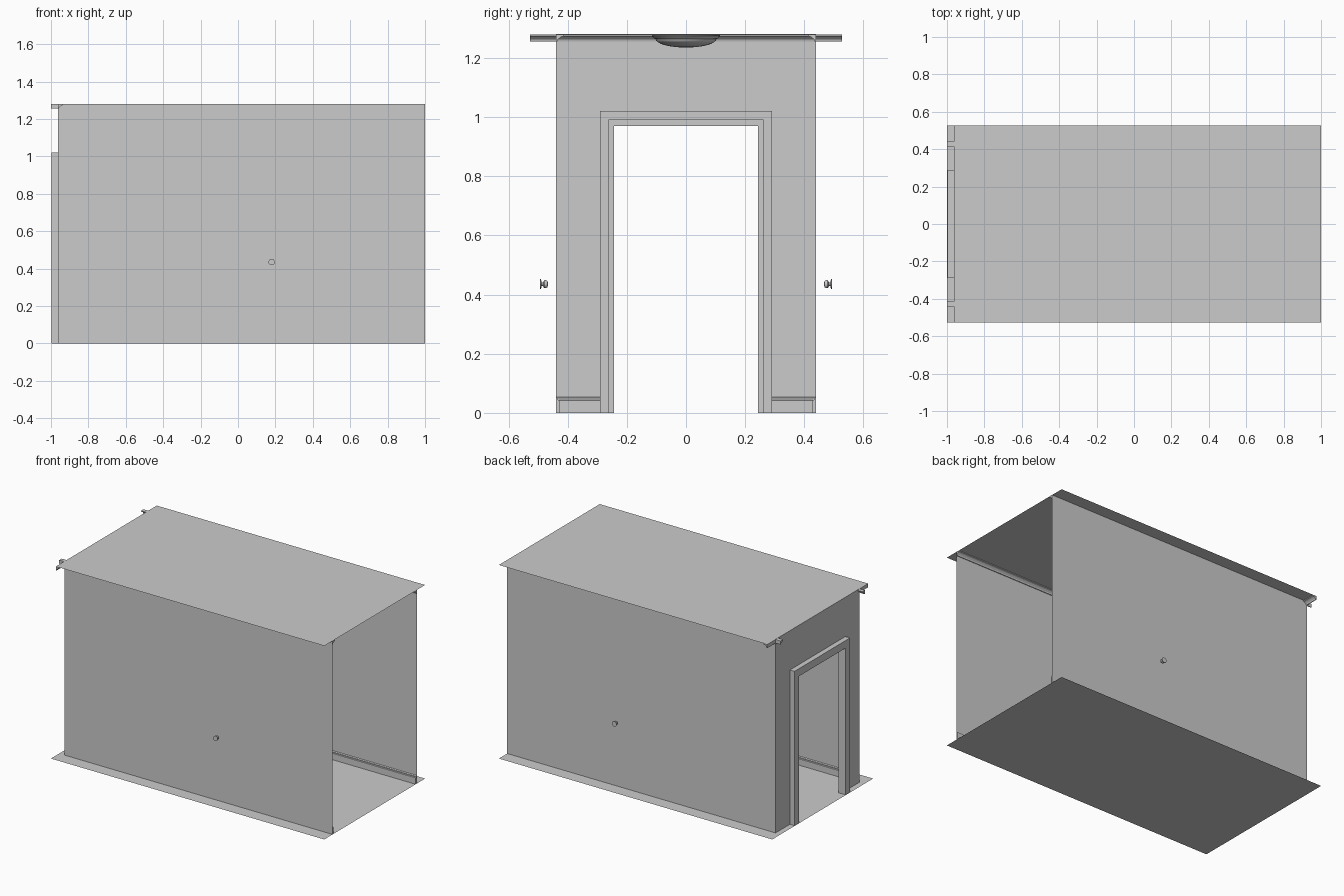
import bpy, bmesh, math
from mathutils import Matrix, Vector

if "Cube" in bpy.data.objects:
    bpy.data.objects.remove(bpy.data.objects["Cube"])

X0, X1 = -0.963, 1.0      # room ends
YW, YF = 0.44, 0.527      # wall and floor half widths
H = 1.28                  # ceiling height


def make(name, verts, faces, closed=False):
    mesh = bpy.data.meshes.new(name)
    mesh.from_pydata(verts, [], faces)
    if closed:
        bm = bmesh.new()
        bm.from_mesh(mesh)
        bmesh.ops.recalc_face_normals(bm, faces=bm.faces)
        bm.to_mesh(mesh)
        bm.free()
    ob = bpy.data.objects.new(name, mesh)
    bpy.context.collection.objects.link(ob)
    return ob


def sheet(name, pts):
    return make(name, pts, [tuple(range(len(pts)))])


def extrude(name, ring, shift):
    """Closed prism: ring of 3D points swept along a shift vector."""
    n = len(ring)
    a = [Vector(p) for p in ring]
    verts = a + [p + Vector(shift) for p in a]
    faces = [tuple(range(n)), tuple(range(2 * n - 1, n - 1, -1))]
    faces += [(i, (i + 1) % n, (i + 1) % n + n, i + n) for i in range(n)]
    return make(name, verts, faces, True)


def lathe(name, profile, matrix, seg=32):
    """Spin (radius, height) points round z, then place with the matrix."""
    bm = bmesh.new()
    vs = [bm.verts.new((r, 0, h)) for r, h in profile]
    es = [bm.edges.new(p) for p in zip(vs, vs[1:])]
    bmesh.ops.spin(bm, geom=vs + es, cent=(0, 0, 0), axis=(0, 0, 1),
                   angle=math.tau, steps=seg)
    bmesh.ops.remove_doubles(bm, verts=bm.verts, dist=1e-5)
    bmesh.ops.recalc_face_normals(bm, faces=bm.faces)
    bm.transform(matrix)
    mesh = bpy.data.meshes.new(name)
    bm.to_mesh(mesh)
    bm.free()
    ob = bpy.data.objects.new(name, mesh)
    bpy.context.collection.objects.link(ob)
    bpy.context.view_layer.objects.active = ob
    ob.select_set(True)
    bpy.ops.object.shade_smooth_by_angle(angle=math.radians(35))
    ob.select_set(False)
    return ob


# Floor and ceiling sheets
sheet("floor", [(-1, -YF, 0), (1, -YF, 0), (1, YF, 0), (-1, YF, 0)])
sheet("ceiling", [(X0, -YF, H), (X1, -YF, H), (X1, YF, H), (X0, YF, H)])

# End wall with doorway
D, DT = 0.262, 0.99
sheet("end_wall", [(X0, y, z) for y, z in
      [(-YW, 0), (-D, 0), (-D, DT), (D, DT), (D, 0), (YW, 0), (YW, H), (-YW, H)]])


# Door casing and inner jamb, each an upside-down U
def door_u(name, outer, top, inner, under, xa, xb):
    ring = [(xa, y, z) for y, z in
            [(-outer, 0), (-outer, top), (outer, top), (outer, 0),
             (inner, 0), (inner, under), (-inner, under), (-inner, 0)]]
    extrude(name, ring, (xb - xa, 0, 0))


door_u("door_casing", 0.29, 1.02, 0.262, 0.99, -0.997, -0.935)
door_u("door_jamb", 0.262, 0.99, 0.243, 0.97, -0.997, -0.945)

# Trim profiles as (distance from wall, height)
base = [(0, 0), (0.012, 0), (0.012, 0.042), (0.007, 0.044), (0.007, 0.05), (0, 0.054)]
crown = [(0, H - 0.001), (0.026, H - 0.001), (0.026, H - 0.006), (0.016, H - 0.01),
         (0.007, H - 0.018), (0.005, H - 0.025), (0, H - 0.025)]

for s, side in ((-1, "front"), (1, "back")):
    # Side walls and their trim
    sheet(side + "_wall", [(X0, s * YW, 0), (X1, s * YW, 0), (X1, s * YW, H), (X0, s * YW, H)][::-s])
    extrude(side + "_baseboard", [(X0, s * (YW - d), z) for d, z in base], (X1 - X0, 0, 0))
    extrude(side + "_crown", [(-1, s * (YW - d), z) for d, z in crown], (2, 0, 0))
    # Short baseboards beside the doorway
    extrude(side + "_door_baseboard", [(X0 + d, s * 0.29, z) for d, z in base],
            (0, s * (YW - 0.29), 0))
    # Door knob: rose plate outermost, knob pointing inward
    knob = [(0, 0), (0.017, 0), (0.017, 0.003), (0.006, 0.005), (0.005, 0.010),
            (0.010, 0.011), (0.0135, 0.015), (0.0135, 0.020), (0.010, 0.025), (0, 0.027)]
    place = Matrix.Translation((0.18, s * 0.493, 0.435)) @ Matrix.Rotation(s * math.pi / 2, 4, 'X')
    lathe(side + "_door_knob", knob, place, 24)

# Crown over the doorway wall runs past both side walls
extrude("end_crown", [(X0 + d, -YF, z) for d, z in crown], (0, 2 * YF, 0))

# Round ceiling lamp: rim and shallow glass bowl
lamp = [(0, H - 0.002), (0.115, H - 0.002), (0.115, H - 0.006), (0.108, H - 0.014), (0.103, H - 0.016)]
lamp += [(0.103 * math.cos(a), H - 0.016 - 0.029 * math.sin(a))
         for a in (math.pi / 2 * i / 8 for i in range(1, 8))] + [(0, H - 0.045)]
lathe("ceiling_lamp", lamp, Matrix.Translation((0.018, 0, 0)), 48)
